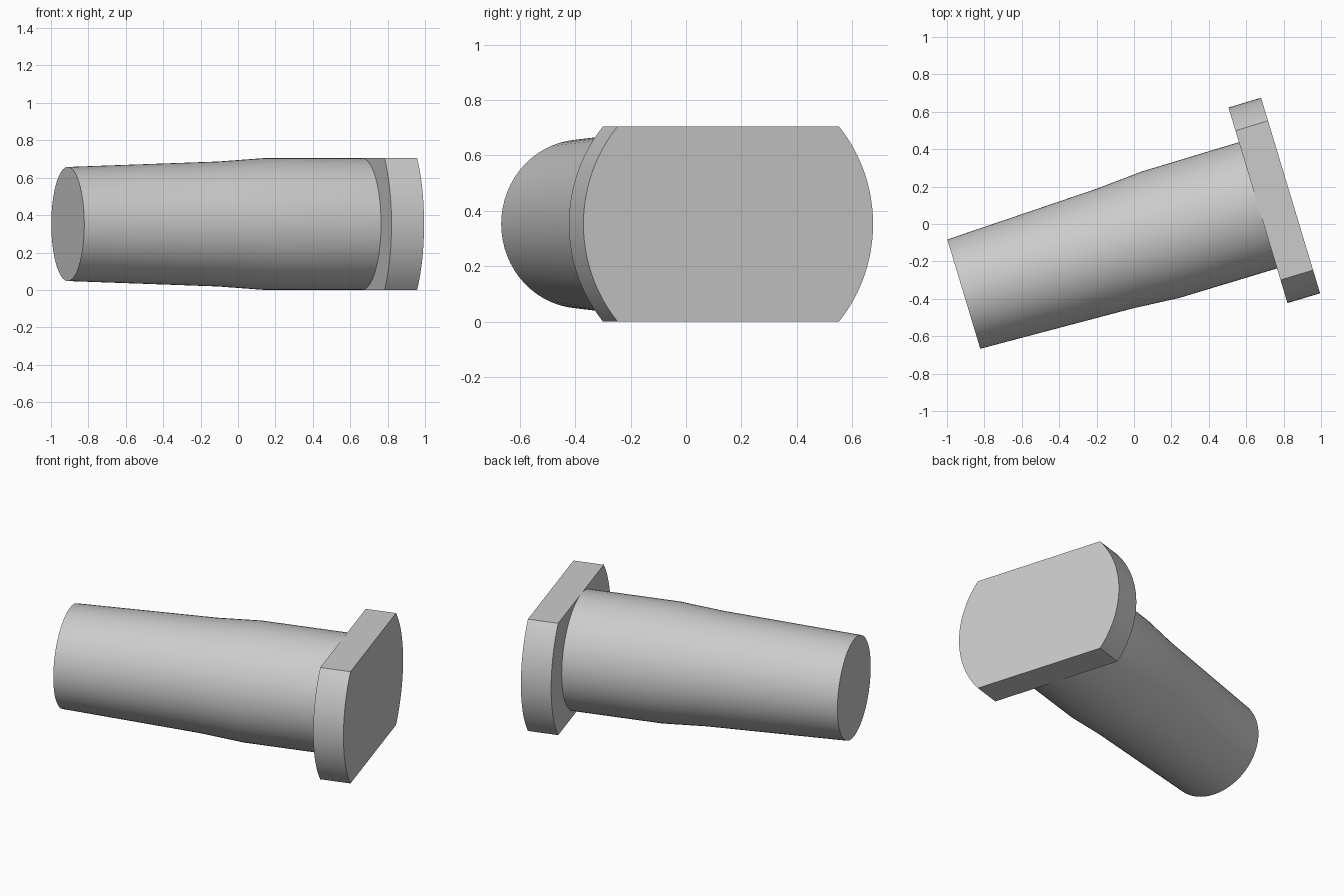
import bpy, bmesh, math
from mathutils import Matrix, Vector

cube = bpy.data.objects.get("Cube")
if cube:
    bpy.data.objects.remove(cube, do_unlink=True)

SEGMENTS = 64
HALF_HEIGHT = 0.3525
HEAD_RADIUS = 0.546
HEAD_START, HEAD_END = 1.643, 1.825

# Local z runs along the bolt from its tip; local x becomes world up
axis = Vector((math.cos(math.radians(16.8)), math.sin(math.radians(16.8)), 0))
up = Vector((0, 0, 1))
side = axis.cross(up)
place = Matrix((up, side, axis)).transposed().to_4x4()
place.translation = (-0.91, -0.375, HALF_HEIGHT)

steel = bpy.data.materials.new("grey steel")
steel.use_nodes = True
grey = (0.6, 0.6, 0.6, 1)
steel.diffuse_color = grey
steel.node_tree.nodes["Principled BSDF"].inputs["Base Color"].default_value = grey


def loft(name, rings):
    """Skin a stack of matching rings, cap both ends and place the part."""
    bm = bmesh.new()
    loops = [[bm.verts.new(p) for p in ring] for ring in rings]
    count = len(loops[0])
    for low, high in zip(loops, loops[1:]):
        for i in range(count):
            j = (i + 1) % count
            bm.faces.new((low[i], low[j], high[j], high[i]))
    bm.faces.new(loops[0][::-1])
    bm.faces.new(loops[-1])
    bm.transform(place)
    bmesh.ops.recalc_face_normals(bm, faces=bm.faces)
    mesh = bpy.data.meshes.new(name)
    bm.to_mesh(mesh)
    bm.free()
    mesh.materials.append(steel)
    obj = bpy.data.objects.new(name, mesh)
    bpy.context.collection.objects.link(obj)
    bpy.ops.object.select_all(action='DESELECT')
    obj.select_set(True)
    bpy.context.view_layer.objects.active = obj
    bpy.ops.object.shade_smooth_by_angle(angle=math.radians(30))


def arc(radius, z, start, end, steps):
    angles = [start + (end - start) * i / steps for i in range(steps + 1)]
    return [(radius * math.cos(a), radius * math.sin(a), z) for a in angles]


# Shank: tapered tip, short flare, straight neck
profile = [(0.305, 0), (0.334, 0.84), (HALF_HEIGHT, 1.1), (HALF_HEIGHT, HEAD_START)]
loft("shank", [arc(r, z, 0, math.tau, SEGMENTS)[:-1] for r, z in profile])

# Head: disc with flat top and bottom, two round sides
flat = math.acos(HALF_HEIGHT / HEAD_RADIUS)
loft("head", [
    arc(HEAD_RADIUS, z, flat, math.pi - flat, 24)
    + arc(HEAD_RADIUS, z, math.pi + flat, math.tau - flat, 24)
    for z in (HEAD_START, HEAD_END)])
